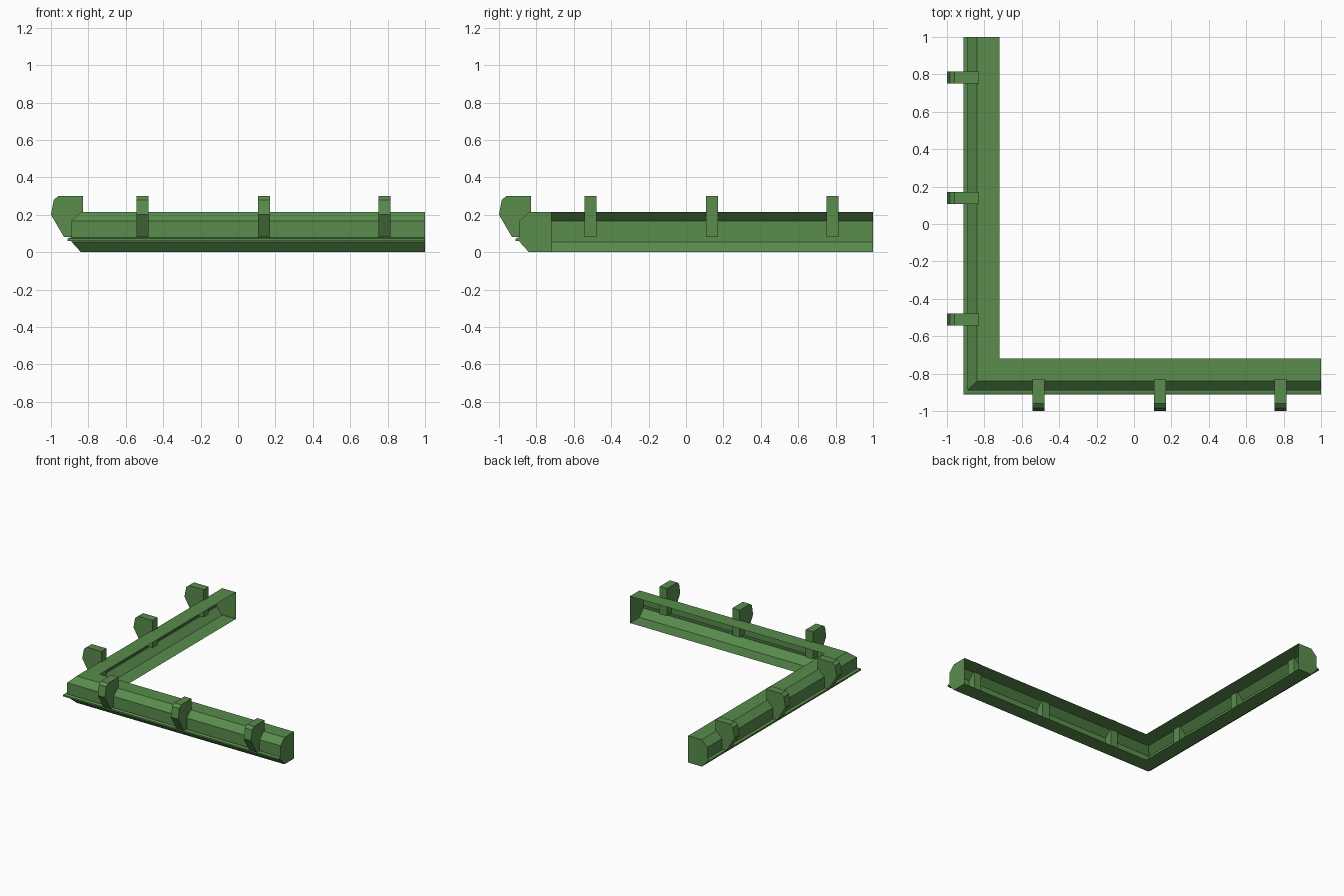
import bpy, bmesh

cube = bpy.data.objects.get("Cube")
if cube:
    bpy.data.objects.remove(cube)

green = bpy.data.materials.new("leaf_green")
green.use_nodes = True
colour = (0.1, 0.265, 0.075, 1)
green.diffuse_color = colour
green.node_tree.nodes["Principled BSDF"].inputs["Base Color"].default_value = colour


def finish(name, bm):
    mesh = bpy.data.meshes.new(name)
    bm.to_mesh(mesh)
    bm.free()
    mesh.materials.append(green)
    obj = bpy.data.objects.new(name, mesh)
    bpy.context.collection.objects.link(obj)
    return obj


def corner_sweep(name, profile):
    """Sweep an (offset, z) profile along the mitred corner, closing both ends."""
    bm = bmesh.new()
    rings = [[bm.verts.new(p) for p in ((1, v, z), (v, v, z), (v, 1, z))]
             for v, z in profile]
    for low, high in zip(rings, rings[1:]):
        for j in range(2):
            bm.faces.new((low[j], high[j], high[j + 1], low[j + 1]))
    bm.faces.new([r[0] for r in reversed(rings)])
    bm.faces.new([r[2] for r in rings])
    return finish(name, bm)


def clip(name, centre, swap):
    """Extrude the hook-shaped clip; swap puts it on the front arm."""
    outline = [(-0.83, 0.08), (-0.93, 0.08), (-1, 0.20),
               (-0.985, 0.28), (-0.96, 0.30), (-0.83, 0.30)]
    bm = bmesh.new()
    sides = []
    for along in (centre - 0.032, centre + 0.032):
        sides.append([bm.verts.new((along, v, z) if swap else (v, along, z))
                      for v, z in outline])
    bm.faces.new(sides[0])
    bm.faces.new(sides[1])
    for i in range(len(outline)):
        k = i - 1
        bm.faces.new((sides[0][k], sides[0][i], sides[1][i], sides[1][k]))
    bmesh.ops.recalc_face_normals(bm, faces=bm.faces)
    return finish(name, bm)


# Thin channel, open towards the inside of the corner
corner_sweep("gutter_channel", [(-0.72, 0), (-0.84, 0), (-0.89, 0.055),
                                (-0.89, 0.167), (-0.84, 0.215), (-0.72, 0.215)])

# Narrow ledge around the outer wall
corner_sweep("outer_ledge", [(-0.885, 0.06), (-0.912, 0.06), (-0.912, 0.072),
                             (-0.9, 0.077), (-0.885, 0.077)])

# Three clips on each arm
for n, centre in enumerate((-0.51, 0.138, 0.783), 1):
    clip(f"left_clip_{n}", centre, False)
    clip(f"front_clip_{n}", centre, True)
